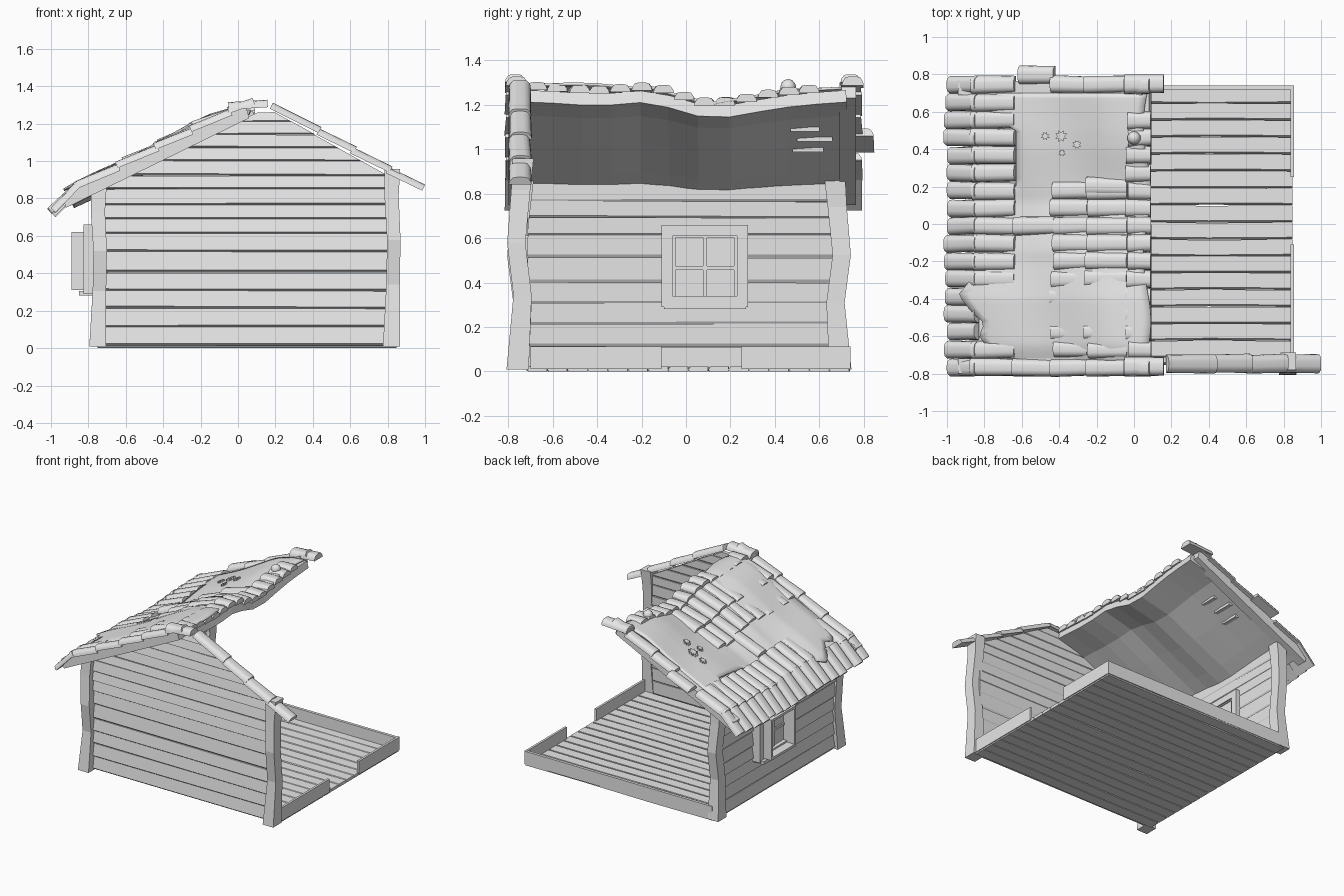
import bpy, bmesh, math, random
from mathutils import Vector

random.seed(4)
cube = bpy.data.objects.get("Cube")
if cube:
    bpy.data.objects.remove(cube)

mat = bpy.data.materials.new("plain_grey")
mat.use_nodes = True
GREY = (0.8, 0.8, 0.8, 1)
mat.diffuse_color = GREY
mat.node_tree.nodes["Principled BSDF"].inputs["Base Color"].default_value = GREY


def jit(a):
    return random.uniform(-a, a)


def lerp(table, t):
    """Piecewise linear lookup in (key, value) pairs."""
    for (a, va), (b, vb) in zip(table, table[1:]):
        if t <= b:
            return va + (vb - va) * max(0, t - a) / (b - a)
    return table[-1][1]


def loft(bm, rings):
    """Skin a closed solid through rings of equal point count."""
    vs = [[bm.verts.new(p) for p in r] for r in rings]
    n = len(vs[0])
    faces = [bm.faces.new(vs[0]), bm.faces.new(vs[-1][::-1])]
    for a, b in zip(vs, vs[1:]):
        for i in range(n):
            j = (i + 1) % n
            faces.append(bm.faces.new((a[j], a[i], b[i], b[j])))
    bmesh.ops.recalc_face_normals(bm, faces=faces)


def box(bm, x0, x1, y0, y1, z0, z1):
    loft(bm, [[(x0, y0, z), (x1, y0, z), (x1, y1, z), (x0, y1, z)] for z in (z0, z1)])


def finish(name, bm, smooth=None):
    me = bpy.data.meshes.new(name)
    bm.to_mesh(me)
    bm.free()
    me.materials.append(mat)
    ob = bpy.data.objects.new(name, me)
    bpy.context.collection.objects.link(ob)
    if smooth:
        bpy.ops.object.select_all(action='DESELECT')
        ob.select_set(True)
        bpy.context.view_layer.objects.active = ob
        bpy.ops.object.shade_smooth_by_angle(angle=math.radians(smooth))
    return ob


# Roof shape: a sagging, slightly bulging left slope and a straight right slope
SAG = [(-.7, 0), (-.4, -.02), (-.15, 0), (0, -.05), (.12, -.08), (.25, -.06), (.4, -.03), (.7, 0)]
BULGE = [(-.95, 0), (-.5, .012), (-.15, .025), (0, .003), (.08, -.032)]


def left_roof(x, y=-.75):
    z = 1.225 + .49 * (x - .05) + lerp(SAG, y) * lerp([(-.95, .3), (.05, 1)], x)
    return z + (lerp(BULGE, x) if abs(y) < .7 else 0)


def right_roof(x):
    return 1.28 - .555 * (x - .17)


# Floor boards with one bevelled edge
bm = bmesh.new()
step = 1.45 / 16
for i in range(16):
    y = -.715 + i * step
    w, b = step - .001, jit(.005)
    loft(bm, [[(x, y + d, .004), (x, y + d, .008), (x, y + d + .01, .022),
               (x, y + w + d, .022), (x, y + w + d, 0), (x, y + d + .008, 0)]
              for x, d in ((-.75, 0), (-.2, b), (.4, -b), (.848, 0))])
finish("floor_boards", bm)

# Floor rim with a doorway gap
bm = bmesh.new()
for y0, y1 in ((-.7, -.11), (.25, .74)):
    box(bm, .838, .855, y0, y1, .01, .112)
box(bm, -.74, .85, .718, .74, .01, .11)
box(bm, -.74, -.715, -.7, .7, .01, .11)
finish("floor_rim", bm)

# Wall boards, undercut along their lower edges and leaning a little
LEVELS = [.01, .11, .21, .305, .4, .51, .61, .69, .765, .85, .92, 1.0, 1.07, 1.14, 1.21, 1.26]
BOARD = [(-.008, 0), (-.025, .13), (-.012, 1.02), (.018, 1.02), (.016, .13), (.008, 0)]


def gable(z):
    return max(-.74, .05 + (z - 1.235) / .49), min(.81, .17 + (1.275 - z) / .555)


front, side = bmesh.new(), bmesh.new()
for z0, z1 in zip(LEVELS, LEVELS[1:]):
    rings = []
    for k in (0, 1):
        d = jit(.004)
        rings.append([(gable(z0 + t * (z1 - z0))[k], -.728 + o, z0 + t * (z1 - z0) + d)
                      for o, t in BOARD])
    loft(front, rings)
    if z1 < .86:
        loft(side, [[(-.746 + o, y, z0 + t * (z1 - z0) + d) for o, t in BOARD]
                    for y, d in ((-.72, jit(.004)), (.68, jit(.004)))])
finish("front_wall", front)
finish("side_wall", side)

# Crooked corner posts
for name, x, y, h in (("front_left_post", .825, -.748, .95), ("front_right_post", -.745, -.748, .85),
                      ("back_right_post", -.745, .685, .86)):
    bm = bmesh.new()
    rings = []
    for t, dx, dy, r in ((0, -.005, -.01, .045), (.35, .004, .012, .036), (.6, .008, -.016, .036),
                         (.85, -.004, .004, .038), (1, 0, .015, .042)):
        s = 1 if y < 0 else -1
        rings.append([(x + dx + i * r, y + s * dy + j * (r + .005), .008 + t * h)
                      for i, j in ((-1, -1), (1, -1), (1, 1), (-1, 1))])
    loft(bm, rings)
    finish(name, bm)


# Window: frame, deep jambs, panes and glazing bars
def ring_frame(bm, x0, x1, y0, y1, z0, z1, w):
    for a, b in ((y0, y0 + w), (y1 - w, y1)):
        box(bm, x0, x1, a, b, z0, z1)
    for a, b in ((z0, z0 + w), (z1 - w, z1)):
        box(bm, x0, x1, y0 + w, y1 - w, a, b)


bm = bmesh.new()
ring_frame(bm, -.825, -.695, -.11, .28, .29, .66, .05)
ring_frame(bm, -.89, -.705, -.065, .235, .31, .62, .018)
box(bm, -.85, -.69, -.1, .27, .28, .305)
finish("window_frame", bm)
bm = bmesh.new()
box(bm, -.795, -.712, -.06, .23, .32, .61)
finish("window_glass", bm)
bm = bmesh.new()
box(bm, -.805, -.704, .076, .094, .32, .61)
box(bm, -.805, -.704, -.05, .22, .456, .474)
finish("window_bars", bm)


# Roof deck: a sagging slab of broad flat facets
def sheet(name, nx, ny, shape, thick, smooth=None):
    bm = bmesh.new()
    bmesh.ops.create_grid(bm, x_segments=nx, y_segments=ny, size=1)
    for v in bm.verts:
        v.co = shape((v.co.x + 1) / 2, (v.co.y + 1) / 2)
    ob = finish(name, bm, smooth)
    m = ob.modifiers.new("thickness", 'SOLIDIFY')
    m.thickness, m.offset = thick, -1


def deck(u, v):
    x, y = -.9 + .98 * u, -.73 + 1.45 * v
    return Vector((x, y, left_roof(x, max(-.68, min(.68, y))) + .06))


sheet("roof_deck", 4, 11, deck, .055)

# Torn felt covering
EDGE = [(-.75, -.5), (-.7, -.75), (-.6, -.83), (-.53, -.8), (-.48, -.86), (-.38, -.94), (-.28, -.86),
        (-.2, -.7), (-.05, -.7), (.02, -.78), (.1, -.74), (.2, -.63), (.5, -.63), (.56, -.74),
        (.62, -.79), (.7, -.73)]
LIFT = [(-.75, .055), (-.65, .095), (-.4, .115), (-.2, .08), (.1, .075), (.5, .085), (.7, .08)]


def felt(u, v):
    y = -.75 + 1.45 * v
    x0 = lerp(EDGE, y)
    x = x0 + (.07 + .02 * math.sin(9 * y) - x0) * u
    ripple = .006 * math.sin(11 * x + 5 * y)
    return Vector((x, y, left_roof(x, max(-.68, min(.68, y))) + lerp(LIFT, y) + ripple))


sheet("roof_felt", 20, 50, felt, .012, 50)


# Shallow flat-topped tiles
def tile(bm, lo, hi, y, w=.1, h=.036):
    """One tile from (x, z) lo to (x, z) hi."""
    d = Vector((hi[0] - lo[0], 0, hi[1] - lo[1])).normalized()
    n = Vector((-d.z, 0, d.x))
    if n.z < 0:
        n = -n
    prof = [(-.5, 0), (-.47, .4), (-.33, .9), (-.15, 1), (.15, 1), (.33, .9), (.47, .4), (.5, 0)]
    rings = []
    for (x, z), s in ((lo, 1), (hi, .94)):
        c, k = Vector((x, y, z)), jit(.004)
        rings.append([c + Vector((0, p * w * s + k, 0)) + n * (q * h) for p, q in prof])
    loft(bm, rings)


def roof_tile(bm, x0, x1, y, w=.098, lift=.06):
    x0 += jit(.012)
    tile(bm, (x0, left_roof(x0, y) + lift + .014), (x1, left_roof(x1, y) + lift - .004), y, w)


ROWS = [(-.86, -.63), (-.64, -.42), (-.43, -.24), (-.25, -.03), (-.04, .09)]
PITCH = 1.51 / 16
eave, field = bmesh.new(), bmesh.new()
for i in range(17):
    y = -.765 + i * PITCH
    drop = lerp(SAG, y) * .35
    tile(eave, (-.985 + jit(.012), .725 + drop), (-.83, .875 + drop), y, .096)
    if not -.6 < y < -.33:
        roof_tile(field, *ROWS[0], y)
    if -.4 < y < .2:
        roof_tile(field, *ROWS[2], y)
        roof_tile(field, *ROWS[3], y)
    elif -.75 < y < -.5:
        roof_tile(field, *ROWS[2], y, .09, .05)
        roof_tile(field, *ROWS[3], y, .09, .06)
    if -.75 < y < .6:
        roof_tile(field, *ROWS[4], y)
roof_tile(field, *ROWS[1], -.01, .1, .075)
roof_tile(field, *ROWS[3], .2, .1, .065)
finish("eave_tiles", eave, 50)
finish("field_tiles", field, 50)

# Verge tiles along both gable edges, with one slipped loose
bm = bmesh.new()
for x0, x1 in ROWS:
    roof_tile(bm, x0, x1, -.768, .095, .063)
    if x0 != -.64:
        roof_tile(bm, x0, x1, .745, .095, .063)
roof_tile(bm, -.62, -.42, .795, .1, .07)
for y in (-.765, .75):
    tile(bm, (-.05, 1.275), (.16, 1.288), y, .105, .04)
for x0, x1 in ((.17, .43), (.42, .62), (.6, .81), (.79, .985)):
    tile(bm, (x1, right_roof(x1) + .014), (x0, right_roof(x0)), -.748, .103)
finish("verge_tiles", bm, 50)

# Sloping boards under the gable edges
bm = bmesh.new()
for y0, y1 in ((-.8, -.72), (.69, .765)):
    loft(bm, [[(x, y0, left_roof(x)), (x, y1, left_roof(x)),
               (x - .02, y1, left_roof(x) + .07), (x - .02, y0, left_roof(x) + .07)]
              for x in (-.92, .06)])
finish("gable_boards", bm)

# Loose laths beneath the deck
bm = bmesh.new()
for x, y0, y1 in ((-.42, .48, .62), (-.33, .5, .66), (-.24, .47, .6)):
    z = left_roof(x, .55) - .012
    box(bm, x - .015, x + .015, y0, y1, z, z + .02)
finish("loose_laths", bm)

# Small star flowers and a pebble on the felt
bm = bmesh.new()
for x, y, r in ((-.475, .47, .025), (-.39, .47, .034), (-.305, .425, .025), (-.385, .38, .02)):
    z = left_roof(x, y) + lerp(LIFT, y)
    star = [(r * (1 if k % 2 else .55), k * math.pi / 8) for k in range(16)]
    loft(bm, [[(x + a * math.cos(t), y + a * math.sin(t), z + .49 * a * math.cos(t) + h)
               for a, t in star] for h in (-.005, .012)])
finish("star_flowers", bm)
bm = bmesh.new()
bmesh.ops.create_icosphere(bm, subdivisions=2, radius=.036)
bmesh.ops.translate(bm, verts=bm.verts, vec=(0, .46, left_roof(0, .46) + .1))
finish("pebble", bm, 60)
